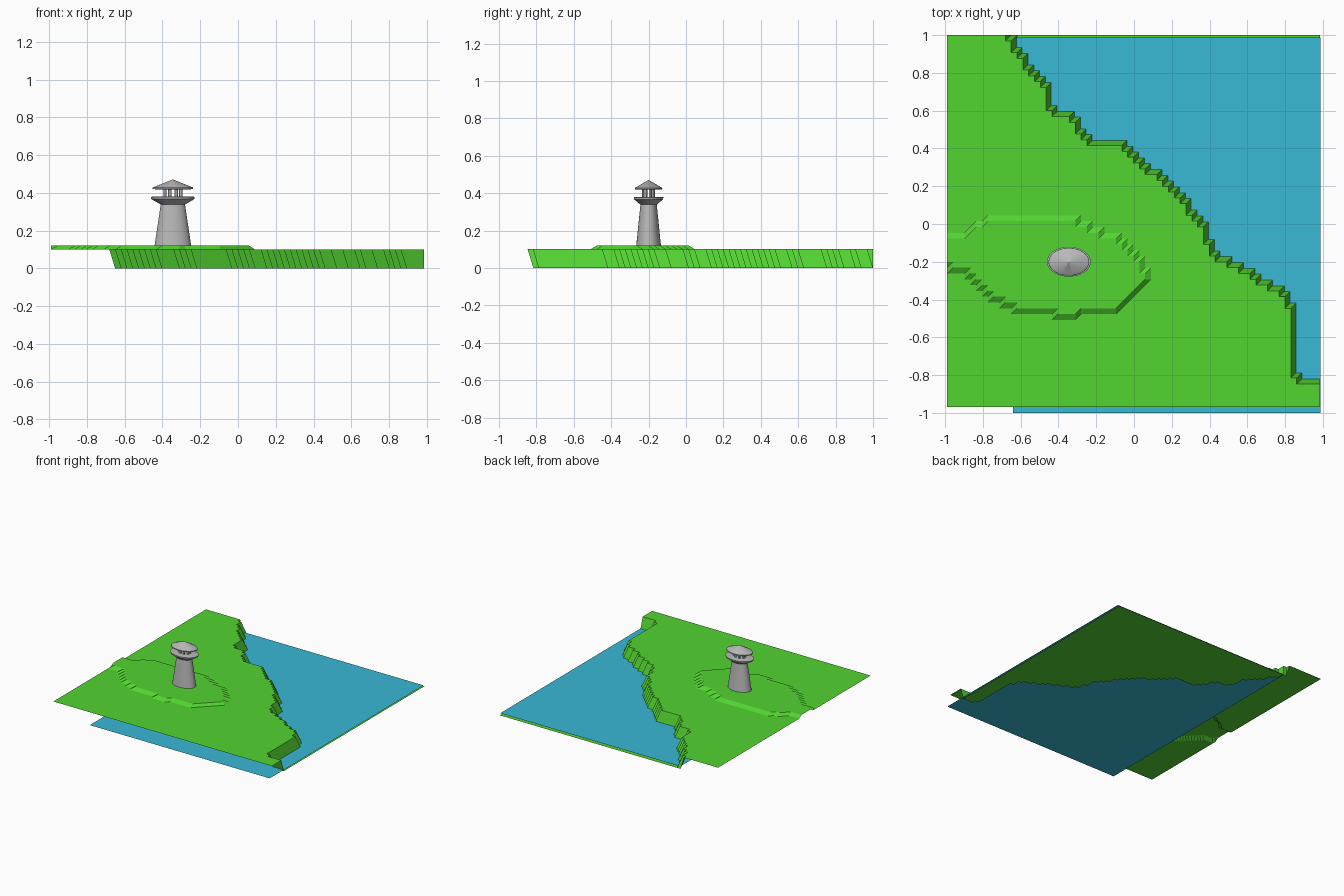
import bpy, bmesh, math

if "Cube" in bpy.data.objects:
    bpy.data.objects.remove(bpy.data.objects["Cube"])


def material(name, rgb):
    m = bpy.data.materials.new(name)
    m.diffuse_color = (*rgb, 1)
    m.use_nodes = True
    m.node_tree.nodes["Principled BSDF"].inputs["Base Color"].default_value = m.diffuse_color
    return m


GREEN = material("grass_green", (0.085, 0.66, 0.03))
BLUE = material("water_blue", (0.04, 0.48, 0.66))
GREY = material("stone_grey", (0.48, 0.48, 0.48))


def finish(bm, name, mat):
    me = bpy.data.meshes.new(name)
    bm.to_mesh(me)
    bm.free()
    ob = bpy.data.objects.new(name, me)
    me.materials.append(mat)
    bpy.context.collection.objects.link(ob)
    return ob


def inside(x, y, poly):
    hit = False
    for (ax, ay), (bx, by) in zip(poly, poly[1:] + poly[:1]):
        if (ay > y) != (by > y) and x < (bx - ax) * (y - ay) / (by - ay) + ax:
            hit = not hit
    return hit


# coastline and hill outline
coast = [(-0.66, 1.1), (-0.655, 0.99), (-0.54, 0.81), (-0.45, 0.74), (-0.43, 0.585),
         (-0.33, 0.57), (-0.235, 0.43), (-0.05, 0.425), (0.08, 0.30), (0.24, 0.165),
         (0.30, 0.08), (0.37, 0.0), (0.41, -0.15), (0.61, -0.25), (0.78, -0.36),
         (0.86, -0.45), (0.86, -0.54), (0.855, -0.80), (0.87, -0.835), (1.1, -0.835),
         (1.1, -1.1), (-1.1, -1.1), (-1.1, 1.1)]
hill = [(-1.1, -0.055), (-0.88, -0.05), (-0.77, 0.035), (-0.5, 0.04), (-0.3, 0.015),
        (-0.08, -0.08), (0.03, -0.19), (0.09, -0.29), (-0.03, -0.41), (-0.1, -0.455),
        (-0.31, -0.48), (-0.38, -0.48), (-0.63, -0.455), (-0.8, -0.36), (-0.88, -0.26),
        (-1.1, -0.2)]


def height(x, y):
    if not inside(x, y, coast):
        return 0.0
    return 0.12 if inside(x, y, hill) else 0.10


# terrain sheet: stepped height grid
N = 64
X0, X1, Y0, Y1 = -0.99, 0.985, -0.97, 1.0
bm = bmesh.new()
grid = []
for j in range(N + 1):
    y = Y0 + (Y1 - Y0) * j / N
    row = []
    for i in range(N + 1):
        x = X0 + (X1 - X0) * i / N
        row.append(bm.verts.new((x, y, height(x, y))))
    grid.append(row)
for j in range(N):
    for i in range(N):
        a, b, c, d = grid[j][i], grid[j][i + 1], grid[j + 1][i + 1], grid[j + 1][i]
        hs = [v.co.z for v in (a, b, c, d)]
        if max(hs) - min(hs) < 1e-6:
            bm.faces.new((a, b, c, d))
        else:
            bm.faces.new((a, b, c))
            bm.faces.new((a, c, d))
finish(bm, "terrain", GREEN)

# water sheet
bm = bmesh.new()
bm.faces.new([bm.verts.new((x, y, 0.012)) for x, y in
              ((-0.64, -1.0), (0.987, -1.0), (0.987, 0.988), (-0.64, 0.988))])
finish(bm, "water", BLUE)

# lighthouse: oval in plan, so y is squashed
CX, CY, SQ = -0.345, -0.2, 0.68


def lathe(name, profile, seg=32):
    bm = bmesh.new()
    rings = [[bm.verts.new((CX + r * math.cos(t), CY + SQ * r * math.sin(t), z))
              for t in (2 * math.pi * k / seg for k in range(seg))] for r, z in profile]
    for lo, hi in zip(rings, rings[1:]):
        for k in range(seg):
            n = (k + 1) % seg
            bm.faces.new((lo[k], lo[n], hi[n], hi[k]))
    bm.faces.new(rings[0][::-1])
    bm.faces.new(rings[-1])
    ob = finish(bm, name, GREY)
    bpy.ops.object.select_all(action='DESELECT')
    ob.select_set(True)
    bpy.context.view_layer.objects.active = ob
    bpy.ops.object.shade_smooth_by_angle(angle=math.radians(30))


lathe("tower", [(0.097, 0.12), (0.064, 0.34)])
lathe("gallery", [(0.064, 0.338), (0.114, 0.367), (0.116, 0.378), (0.108, 0.38)])
lathe("roof", [(0.095, 0.419), (0.108, 0.421), (0.107, 0.428), (0.002, 0.47)])

# lantern posts
for k in range(8):
    t = 2 * math.pi * (k + 0.5) / 8
    bm = bmesh.new()
    bmesh.ops.create_cone(bm, cap_ends=True, segments=8, radius1=0.009, radius2=0.009, depth=0.044)
    for v in bm.verts:
        v.co.x += CX + 0.045 * math.cos(t)
        v.co.y = CY + SQ * (v.co.y + 0.045 * math.sin(t))
        v.co.z += 0.40
    finish(bm, f"lantern_post_{k + 1}", GREY)
